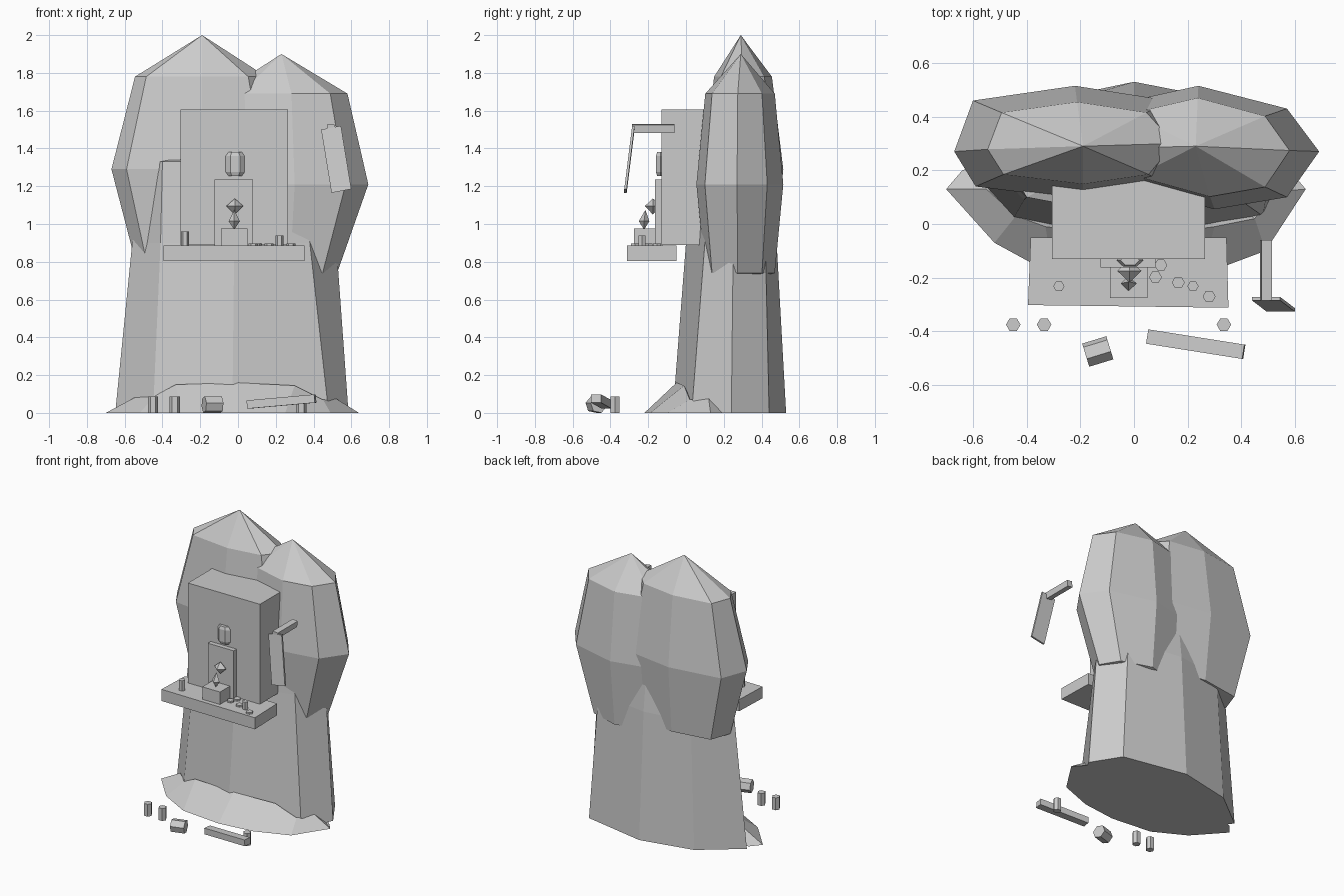
import bpy, bmesh, math
from mathutils import Matrix, Vector

if "Cube" in bpy.data.objects:
    bpy.data.objects.remove(bpy.data.objects["Cube"])

stone = bpy.data.materials.new("pale_grey")
stone.diffuse_color = (0.6, 0.6, 0.6, 1)
stone.use_nodes = True
stone.node_tree.nodes["Principled BSDF"].inputs["Base Color"].default_value = stone.diffuse_color


def add(name, verts, faces):
    me = bpy.data.meshes.new(name)
    me.from_pydata(verts, [], faces)
    bm = bmesh.new()
    bm.from_mesh(me)
    bmesh.ops.recalc_face_normals(bm, faces=bm.faces)
    bm.to_mesh(me)
    bm.free()
    me.materials.append(stone)
    ob = bpy.data.objects.new(name, me)
    bpy.context.collection.objects.link(ob)
    return ob


def loft(name, loops, apex=None, nadir=None):
    """Skin equal-length point loops; close the ends flat or to a point."""
    n = len(loops[0])
    verts = [p for loop in loops for p in loop]
    faces = []
    for k in range(len(loops) - 1):
        for i in range(n):
            j = (i + 1) % n
            faces.append((k * n + i, k * n + j, (k + 1) * n + j, (k + 1) * n + i))
    for tip, base in ((nadir, 0), (apex, (len(loops) - 1) * n)):
        ring = [base + i for i in range(n)]
        if tip:
            verts.append(tip)
            t = len(verts) - 1
            faces += [(ring[i], ring[(i + 1) % n], t) for i in range(n)]
        else:
            faces.append(ring)
    return add(name, verts, faces)


def stack(name, rings, n=8, turn=0.0, apex=None, nadir=None):
    """Loft of n-sided ellipses (cx, cy, z, rx, ry)."""
    angles = [turn + 2 * math.pi * i / n for i in range(n)]
    return loft(name, [[(cx + rx * math.cos(a), cy + ry * math.sin(a), z) for a in angles]
                       for cx, cy, z, rx, ry in rings], apex, nadir)


def lobe(name, outline, centre, levels, apex, nadir):
    """Loft of one outline scaled about a centre: levels are (z, x scale, y scale)."""
    cx, cy = centre
    return loft(name, [[(cx + (x - cx) * sx, cy + (y - cy) * sy, z) for x, y in outline]
                       for z, sx, sy in levels], apex, nadir)


def prism(name, bottom, offset):
    """Extrude a polygon by an offset vector."""
    top = [tuple(Vector(p) + Vector(offset)) for p in bottom]
    return loft(name, [bottom, top])


def box(name, x0, x1, y0, y1, z0, z1):
    return prism(name, [(x0, y0, z0), (x1, y0, z0), (x1, y1, z0), (x0, y1, z0)],
                 (0, 0, z1 - z0))


def post(name, x, y, z0, z1, r, n=6):
    return stack(name, [(x, y, z0, r, r), (x, y, z1, r, r)], n)


# tapering rock trunk, eight uneven sides
trunk = [
    (0, [(.585, .24), (.46, .44), (0, .53), (-.38, .45),
         (-.65, .24), (-.45, .02), (-.03, -.07), (.48, .03)]),
    (0.9, [(.52, .25), (.40, .42), (0, .48), (-.34, .43),
           (-.56, .25), (-.41, .09), (-.02, 0), (.38, .10)]),
    (1.33, [(.44, .27), (.33, .39), (0, .43), (-.30, .39),
            (-.50, .27), (-.40, .10), (-.03, .03), (.31, .11)])]
loft("rock_trunk", [[(x, y, z) for x, y in pts] for z, pts in trunk], apex=(-0.03, 0.28, 1.42))

# two rounded lobes on top
lobe("left_lobe", [(.27, .30), (.13, .46), (-.22, .515), (-.60, .46),
                   (-.67, .27), (-.59, .14), (-.19, .09), (.14, .14)], (-0.19, 0.30),
     [(0.81, .74, .78), (1.29, 1, 1), (1.78, .74, .72)],
     apex=(-0.19, 0.29, 2.0), nadir=(-0.19, 0.3, 0.80))
lobe("right_lobe", [(.69, .27), (.57, .43), (.24, .515), (-.10, .44),
                    (-.20, .28), (-.06, .15), (.30, .055), (.57, .10)], (0.23, 0.29),
     [(0.74, .64, .80), (1.21, 1, 1), (1.69, .76, .80)],
     apex=(0.23, 0.29, 1.9), nadir=(0.23, 0.3, 0.69))

# sloping skirt around the front of the base
outer = [(-0.64, 0.20), (-0.70, 0.13), (-0.52, -0.07), (-0.30, -0.19), (0, -0.22),
         (0.25, -0.19), (0.49, -0.10), (0.64, 0.13), (0.58, 0.20)]
inner = [(-0.60, 0.2, 0.02), (-0.55, 0.13, 0.08), (-0.44, 0.03, 0.09), (-0.33, -0.01, 0.15),
         (0, -0.05, 0.16), (0.30, -0.01, 0.145), (0.45, 0.02, 0.07), (0.52, 0.12, 0.075),
         (0.55, 0.2, 0.0)]
m = len(outer)
skirt = [(x, y, 0) for x, y in outer] + inner + [(x * 0.85, y + 0.05, 0) for x, y, z in inner]
faces = [(0, m, 2 * m), (m - 1, 2 * m - 1, 3 * m - 1)]
for i in range(m - 1):
    for a, b in ((0, m), (m, 2 * m), (2 * m, 0)):
        faces.append((a + i, a + i + 1, b + i + 1, b + i))
add("base_skirt", skirt, faces)

# shrine block, shelf, back panel and pedestal
box("shrine_block", -0.305, 0.265, -0.13, 0.22, 0.89, 1.605)
prism("shelf", [(-0.395, -0.302, 0.803), (0.352, -0.312, 0.803), (0.345, -0.05, 0.803),
                (-0.385, -0.05, 0.803)], (0, 0, 0.083))
box("back_panel", -0.125, 0.08, -0.163, -0.125, 0.885, 1.235)
box("pedestal", -0.09, 0.05, -0.275, -0.16, 0.885, 0.975)

# flame, gem and rounded emblem
stack("flame", [(-0.02, -0.222, 1.015, 0.03, 0.028)], 4,
      apex=(-0.02, -0.215, 1.075), nadir=(-0.02, -0.222, 0.97))
stack("gem", [(-0.017, -0.175, 1.095, 0.045, 0.043)], 4,
      apex=(-0.017, -0.175, 1.135), nadir=(-0.017, -0.175, 1.05))
stack("emblem", [(-0.015, -0.135, 1.255, 0.036, 0.02), (-0.015, -0.135, 1.275, 0.05, 0.028),
                 (-0.015, -0.135, 1.36, 0.05, 0.028), (-0.015, -0.135, 1.38, 0.036, 0.02)], 6)

# candles and coins on the shelf
post("shelf_candle_left", -0.28, -0.232, 0.885, 0.96, 0.021)
post("shelf_candle_right", 0.22, -0.232, 0.885, 0.94, 0.021)
for x, y in ((0.10, -0.153), (0.08, -0.198), (0.165, -0.218), (0.28, -0.27)):
    post("coin", x, y, 0.885, 0.898, 0.024)

# bracket arm and hanging slanted plate
prism("bracket_arm", [(0.47, -0.285, 1.487), (0.51, -0.285, 1.482), (0.515, -0.285, 1.525),
                      (0.475, -0.285, 1.53)], (0, 0.225, 0))
prism("hanging_plate", [(0.44, -0.285, 1.50), (0.545, -0.285, 1.52), (0.60, -0.327, 1.185),
                        (0.495, -0.327, 1.165)], (0, 0.013, 0))

# ground candles
for x in (-0.45, -0.335, 0.335):
    post("ground_candle", x, -0.375, 0, 0.088, 0.027)

# fallen log: six-sided cylinder on its side
log = stack("log", [(0, 0, -0.047, 0.046, 0.046), (0, 0, 0.047, 0.046, 0.046)], 6,
            turn=math.radians(18))
log.data.transform(Matrix.Translation((-0.135, -0.475, 0.044)) @
                   Matrix.Rotation(math.radians(17), 4, 'Z') @
                   Matrix.Rotation(math.radians(90), 4, 'Y'))

# fallen plank
plank = box("plank", -0.182, 0.182, -0.027, 0.027, -0.022, 0.022)
plank.data.transform(Matrix.Translation((0.23, -0.448, 0.06)) @
                     Matrix.Rotation(math.radians(-9), 4, 'Z') @
                     Matrix.Rotation(math.radians(-5), 4, 'Y'))
